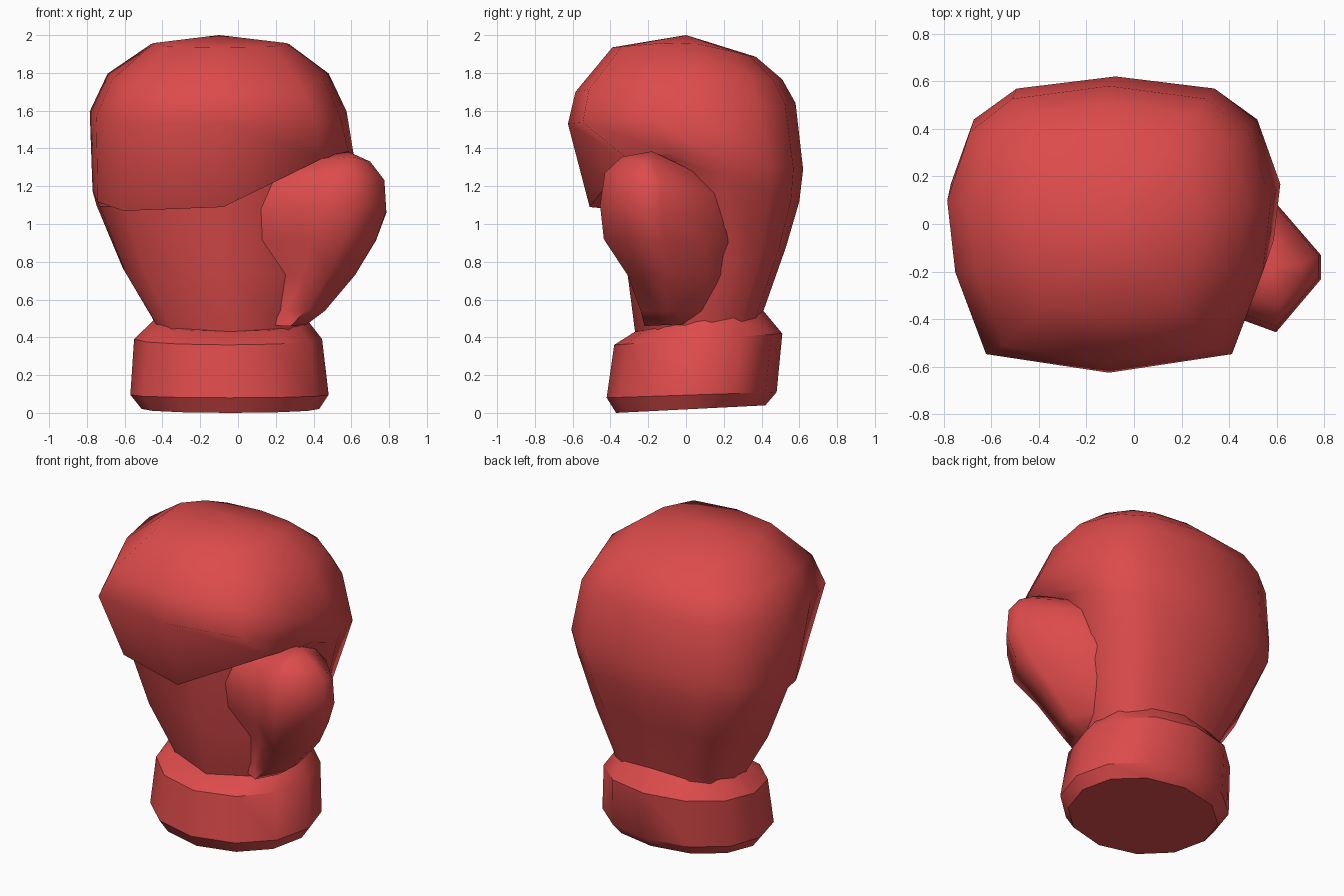
import bpy, bmesh

if "Cube" in bpy.data.objects:
    bpy.data.objects.remove(bpy.data.objects["Cube"])

# one flat red for the whole glove
red = bpy.data.materials.new("glove_red")
red.diffuse_color = (0.72, 0.07, 0.07, 1)
red.use_nodes = True
red.node_tree.nodes["Principled BSDF"].inputs["Base Color"].default_value = red.diffuse_color


def mirrored(half):
    return half + [(-u, v) for u, v in half[-2:0:-1]]


# unit sections, back (v=1) to front (v=-1)
BOXY = mirrored([(0, 1), (.6, .91), (.86, .68), (1, .2), (.95, -.3), (.76, -.87), (0, -1)])
PALM = mirrored([(0, 1), (.6, .91), (.86, .68), (1, .2), (.97, -.25), (.78, -.76), (0, -1)])
LIP = mirrored([(0, 1), (.6, .91), (.86, .68), (1, .2), (.96, -.22), (.76, -.65), (0, -1)])
ROUND = mirrored([(0, 1), (.53, .87), (.88, .52), (1, .04), (.87, -.48), (.52, -.85), (0, -1)])
THUMB = [(1, -.15), (1, -.42), (.55, -1), (.1, -.82), (-.6, -.6),
         (-1, -.2), (-1, .8), (.1, 1), (.58, .38)]


def ring(section, x0, x1, yf, yb, zf, zb, arch=0, tilt=0):
    """Section fitted to bounds; z runs from front to back, arch lifts the sides,
    tilt lifts the front right."""
    pts = []
    for u, v in section:
        x = (x0 + x1) / 2 + u * (x1 - x0) / 2
        y = (yf + yb) / 2 + v * (yb - yf) / 2
        z = zf + (zb - zf) * (v + 1) / 2 + arch * u * u * (1 - v * v)
        z += tilt * (u if u > 0 else .25 * u) * (1 - v) / 1.3
        pts.append((x, y, z))
    return pts


def loft(name, rings, tip=None, angle=0.75):
    bm = bmesh.new()
    loops = [[bm.verts.new(p) for p in ring(*r)] for r in rings]
    n = len(loops[0])
    for a, b in zip(loops, loops[1:]):
        for i in range(n):
            j = (i + 1) % n
            bm.faces.new((a[i], a[j], b[j], b[i]))
    bm.faces.new(loops[0])
    if tip:
        t = bm.verts.new(tip)
        for i in range(n):
            bm.faces.new((loops[-1][i], loops[-1][(i + 1) % n], t))
    else:
        bm.faces.new(loops[-1])
    bmesh.ops.recalc_face_normals(bm, faces=bm.faces[:])
    me = bpy.data.meshes.new(name)
    bm.to_mesh(me)
    bm.free()
    me.materials.append(red)
    ob = bpy.data.objects.new(name, me)
    bpy.context.collection.objects.link(ob)
    bpy.ops.object.select_all(action='DESELECT')
    ob.select_set(True)
    bpy.context.view_layer.objects.active = ob
    bpy.ops.object.shade_smooth_by_angle(angle=angle)
    return ob


# wrist cuff with bevelled rims
loft("cuff", [
    (ROUND, -.51, .43, -.37, .42, .00, .04),
    (ROUND, -.57, .48, -.42, .48, .08, .11),
    (ROUND, -.55, .445, -.38, .51, .36, .42),
    (ROUND, -.45, .37, -.27, .41, .43, .54),
], angle=0.6)

# palm, crease, overhanging finger lip, knuckles and crown
loft("mitt", [
    (LIP, -.44, .36, -.26, .40, .40, .50),
    (LIP, -.45, .37, -.27, .41, .43, .54),
    (PALM, -.61, .45, -.31, .53, .74, .88, -.06),
    (PALM, -.75, .56, -.37, .60, 1.15, 1.12, 0, .2),
    (LIP, -.77, .615, -.51, .62, 1.09, 1.29, 0, .23),
    (BOXY, -.785, .575, -.625, .58, 1.53, 1.64),
    (BOXY, -.69, .48, -.585, .51, 1.70, 1.765, .06),
    (BOXY, -.46, .27, -.39, .37, 1.935, 1.885, .05),
], tip=(-.1, 0, 2.0), angle=1.0)

# thumb blending out of the palm and leaning to the right
loft("thumb", [
    (THUMB, .00, .36, -.22, .22, .46, .48),
    (THUMB, .00, .46, -.24, .26, .54, .54),
    (THUMB, .00, .62, -.31, .31, .73, .73),
    (THUMB, -.03, .73, -.435, .33, .92, .90),
    (THUMB, -.05, .785, -.455, .31, 1.10, 1.00),
    (THUMB, .00, .775, -.43, .27, 1.27, 1.14),
    (THUMB, .30, .70, -.34, .06, 1.355, 1.27),
], tip=(.58, -.18, 1.385), angle=1.5)
